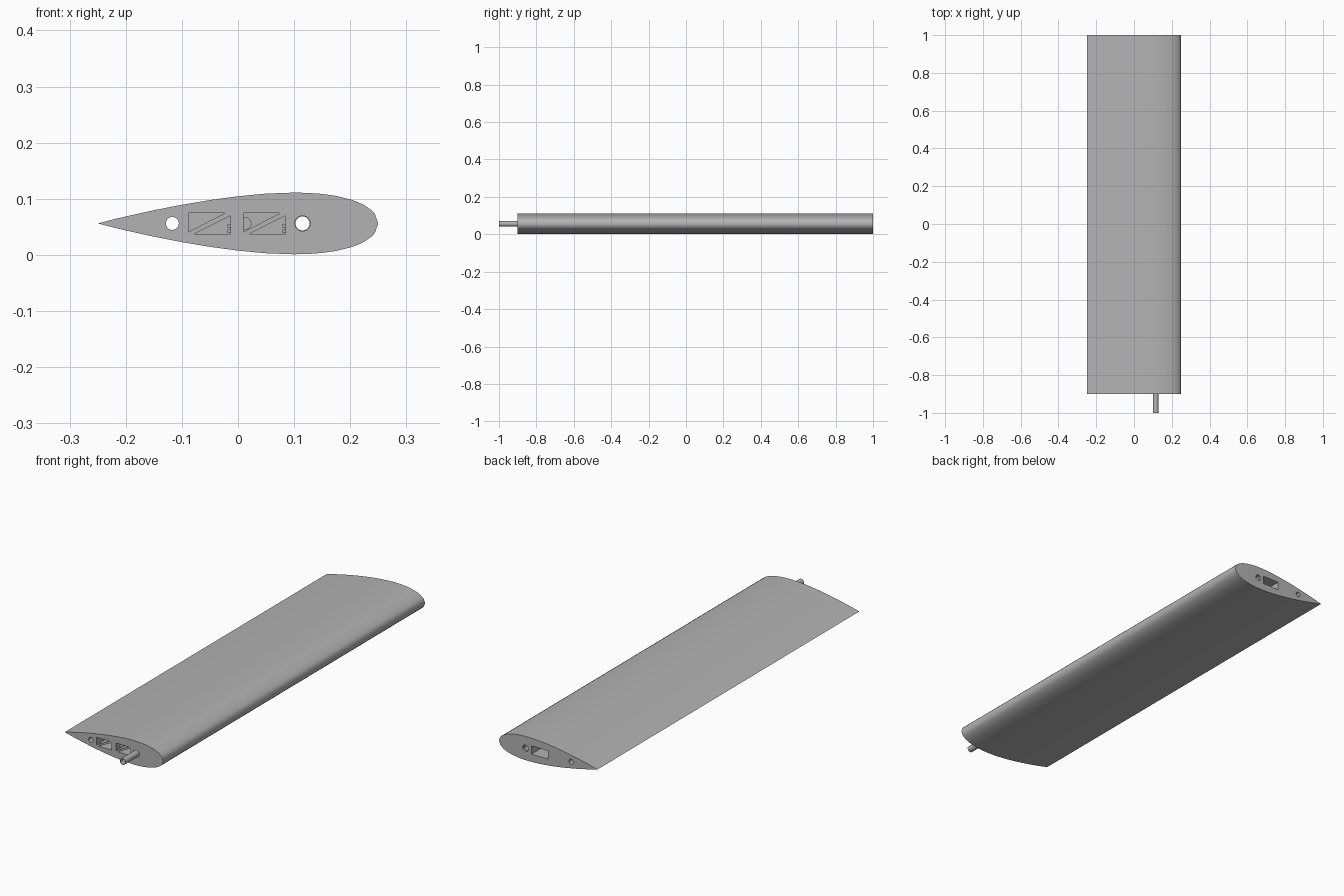
import bpy, bmesh, math
from mathutils import Matrix

if "Cube" in bpy.data.objects:
    bpy.data.objects.remove(bpy.data.objects["Cube"])

CHORD, THICK, MID = 0.5, 0.22, 0.056
ROOT, TIP = -0.9, 1.0
SPAR_X, PIN_X = 0.115, -0.117

grey = bpy.data.materials.new("light grey")
grey.use_nodes = True
colour = (0.45, 0.45, 0.45, 1)
grey.diffuse_color = colour
grey.node_tree.nodes["Principled BSDF"].inputs["Base Color"].default_value = colour


def make(name, bm):
    bmesh.ops.recalc_face_normals(bm, faces=bm.faces[:])
    mesh = bpy.data.meshes.new(name)
    bm.to_mesh(mesh)
    bm.free()
    mesh.materials.append(grey)
    obj = bpy.data.objects.new(name, mesh)
    bpy.context.collection.objects.link(obj)
    return obj


def prism(name, outline, y0, y1):
    """Extrude an x-z outline along y."""
    bm = bmesh.new()
    face = bm.faces.new([bm.verts.new((x, y0, z)) for x, z in outline])
    new = bmesh.ops.extrude_face_region(bm, geom=[face])["geom"]
    verts = [v for v in new if isinstance(v, bmesh.types.BMVert)]
    bmesh.ops.translate(bm, verts=verts, vec=(0, y1 - y0, 0))
    return make(name, bm)


def circle(x, radius, sides=32):
    return [(x + radius * math.cos(2 * math.pi * i / sides),
             MID + radius * math.sin(2 * math.pi * i / sides)) for i in range(sides)]


def cut(target, cutters):
    for cutter in cutters:
        cutter.hide_render = True
        mod = target.modifiers.new("cut", "BOOLEAN")
        mod.operation = "DIFFERENCE"
        mod.solver = "EXACT"
        mod.object = cutter
    bpy.context.view_layer.update()
    graph = bpy.context.evaluated_depsgraph_get()
    mesh = bpy.data.meshes.new_from_object(target.evaluated_get(graph))
    target.modifiers.clear()
    target.data = mesh
    for cutter in cutters:
        bpy.data.objects.remove(cutter)


def smooth(obj):
    bpy.ops.object.select_all(action="DESELECT")
    obj.select_set(True)
    bpy.context.view_layer.objects.active = obj
    bpy.ops.object.shade_smooth_by_angle(angle=math.radians(42))


# Symmetric aerofoil section, nose towards +x
def half_thickness(s):
    return 5 * THICK * CHORD * (0.2969 * math.sqrt(s) - 0.126 * s - 0.3516 * s**2
                                + 0.2843 * s**3 - 0.1036 * s**4)


stations = [0.0125, 0.025, 0.05, 0.075, 0.1, 0.15, 0.2, 0.25, 0.3,
            0.4, 0.5, 0.6, 0.7, 0.8, 0.9, 0.95]
upper = [(CHORD / 2 - s * CHORD, half_thickness(s)) for s in stations]
section = ([(CHORD / 2, MID)] + [(x, MID + h) for x, h in upper]
           + [(-CHORD / 2, MID)] + [(x, MID - h) for x, h in reversed(upper)])
wing = prism("wing_panel", section, ROOT, TIP)

# Through holes for the spar tube and the locating pin
cutters = [prism("spar_hole", circle(SPAR_X, 0.0145), ROOT - 0.1, TIP + 0.1),
           prism("pin_hole", circle(PIN_X, 0.0115), ROOT - 0.1, TIP + 0.1)]

# Triangular root pockets either side of a diagonal web
LOW, HIGH, WIDTH = 0.037, 0.075, 0.075
for left in (-0.088, 0.01):
    right = left + WIDTH
    triangles = ([(left, HIGH), (right - 0.009, HIGH), (left, LOW + 0.004)],
                 [(left + 0.009, LOW), (right, LOW), (right, HIGH - 0.005)])
    cutters += [prism("pocket", t, ROOT - 0.05, ROOT + 0.3) for t in triangles]

# Rectangular tip pocket
window = [(0.0, LOW), (0.085, LOW), (0.085, HIGH), (0.0, HIGH)]
cutters.append(prism("tip_pocket", window, TIP - 0.3, TIP + 0.05))
cut(wing, cutters)
smooth(wing)

# Hollow spar tube projecting from the root
tube = prism("spar_tube", circle(SPAR_X, 0.0145), -1.0, TIP - 0.01)
cut(tube, [prism("bore", circle(SPAR_X, 0.0125), -1.1, TIP + 0.1)])
smooth(tube)

# Small fittings recessed in the root pockets
for left in (-0.088, 0.01):
    x = left + WIDTH
    for i, z in enumerate((0.042, 0.052)):
        prism(f"pocket_tab_{i + 1}", [(x - 0.006, z - 0.003), (x, z - 0.003),
              (x, z + 0.003), (x - 0.006, z + 0.003)], ROOT + 0.02, ROOT + 0.04)
boss = prism("pocket_boss", circle(0.013, 0.011, 24), ROOT + 0.03, ROOT + 0.06)
smooth(boss)
